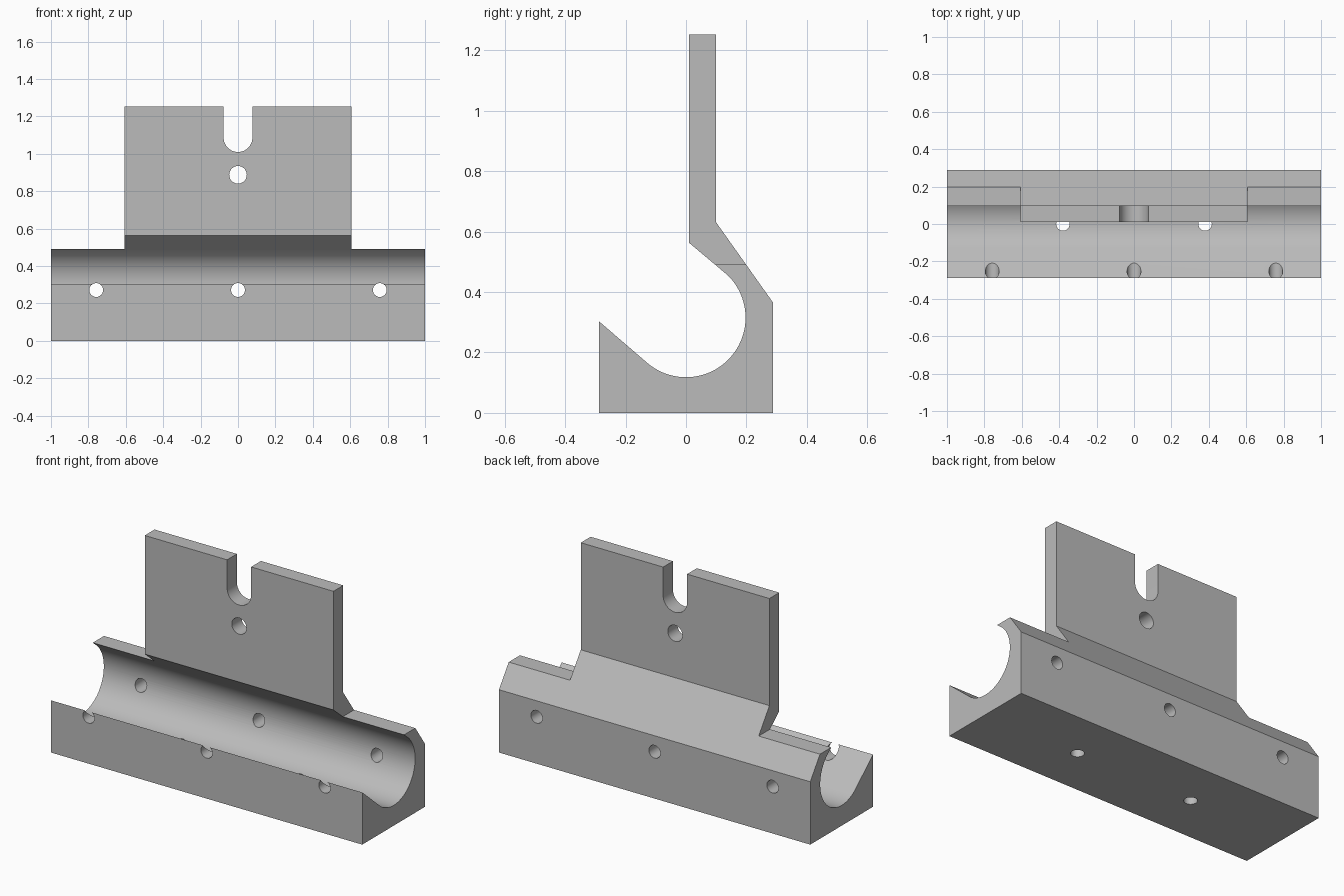
import bpy
import bmesh
from math import cos, sin, radians
from mathutils import Matrix, Vector

cube = bpy.data.objects.get("Cube")
if cube:
    bpy.data.objects.remove(cube, do_unlink=True)

grey = bpy.data.materials.new("plain grey")
grey.use_nodes = True
grey.diffuse_color = (0.5, 0.5, 0.5, 1)
grey.node_tree.nodes["Principled BSDF"].inputs["Base Color"].default_value = (0.5, 0.5, 0.5, 1)


def prism(name, points, sweep):
    """Extrude a closed outline of 3D points along the sweep vector."""
    bm = bmesh.new()
    face = bm.faces.new([bm.verts.new(p) for p in points])
    ext = bmesh.ops.extrude_face_region(bm, geom=[face])
    moved = [g for g in ext["geom"] if isinstance(g, bmesh.types.BMVert)]
    bmesh.ops.translate(bm, verts=moved, vec=Vector(sweep))
    bmesh.ops.recalc_face_normals(bm, faces=bm.faces)
    mesh = bpy.data.meshes.new(name)
    bm.to_mesh(mesh)
    bm.free()
    mesh.materials.append(grey)
    obj = bpy.data.objects.new(name, mesh)
    bpy.context.collection.objects.link(obj)
    return obj


def arc(cu, cv, r, start, end, steps):
    angles = [radians(start + (end - start) * i / steps) for i in range(steps + 1)]
    return [(cu + r * cos(a), cv + r * sin(a)) for a in angles]


# Bracket: block with round channel, leaning neck and upright plate
channel = arc(0, 0.315, 0.197, 45, -129, 48)
profile = [(-0.288, 0), (0.288, 0), (0.288, 0.365), (0.1, 0.63), (0.1, 1.252),
           (0.01, 1.252), (0.01, 0.563)] + channel + [(-0.288, 0.303)]
bracket = prism("channel_bracket", [(-1, y, z) for y, z in profile], (2, 0, 0))

cutters = []

# Cut away the plate beyond its two ends
for side, label in ((1, "left"), (-1, "right")):
    box = [(-0.5, 0.491), (0.5, 0.491), (0.5, 1.5), (-0.5, 1.5)]
    cutters.append(prism(label + "_shoulder_cutter",
                         [(side * 0.606, y, z) for y, z in box], (side * 0.6, 0, 0)))

# Cross holes through front lip and back wall, and one in the plate
for x, z, r in ((-0.758, 0.272, 0.037), (0, 0.272, 0.037), (0.758, 0.272, 0.037),
                (0, 0.888, 0.047)):
    ring = arc(x, z, r, 0, 360, 32)[:-1]
    cutters.append(prism("cross_hole_cutter", [(u, -0.5, v) for u, v in ring], (0, 1, 0)))

# Drain holes through the channel floor
for x in (-0.38, 0.38):
    ring = arc(x, 0, 0.036, 0, 360, 32)[:-1]
    cutters.append(prism("floor_hole_cutter", [(u, v, -0.1) for u, v in ring], (0, 0, 0.4)))

# Round-bottomed slot in the plate's top edge
slot = arc(0, 1.087, 0.077, 180, 360, 24) + [(0.077, 1.5), (-0.077, 1.5)]
cutters.append(prism("slot_cutter", [(u, -0.5, v) for u, v in slot], (0, 1, 0)))

for cutter in cutters:
    cutter.hide_render = True
    mod = bracket.modifiers.new(cutter.name, "BOOLEAN")
    mod.operation = "DIFFERENCE"
    mod.solver = "EXACT"
    mod.object = cutter

# Apply the cuts, then discard the cutters
bpy.ops.object.select_all(action="DESELECT")
bracket.select_set(True)
bpy.context.view_layer.objects.active = bracket
for mod in list(bracket.modifiers):
    bpy.ops.object.modifier_apply(modifier=mod.name)
for cutter in cutters:
    bpy.data.objects.remove(cutter, do_unlink=True)
bpy.ops.object.shade_smooth_by_angle(angle=radians(25))
